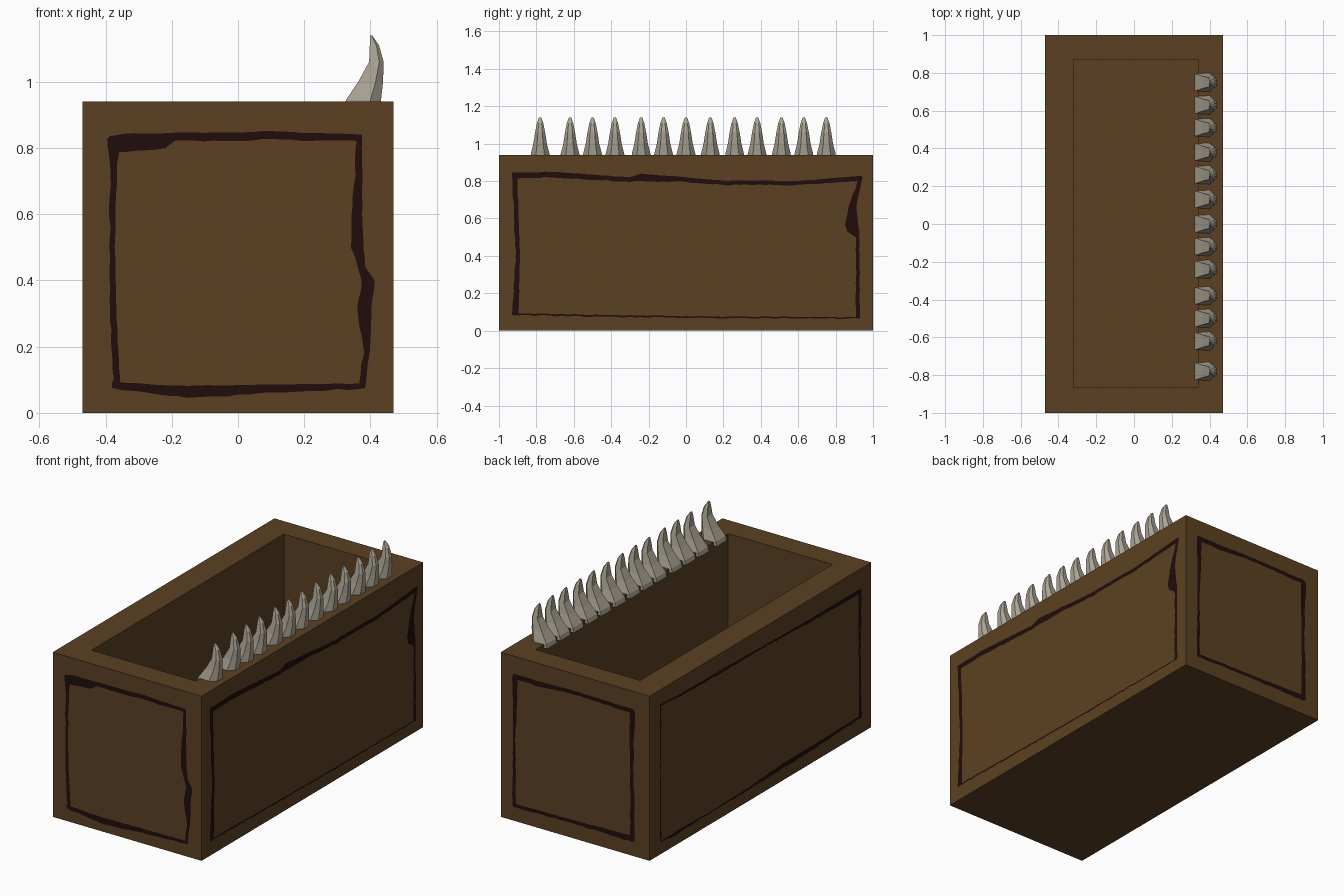
import bpy, bmesh, math, random
from mathutils import Vector

if "Cube" in bpy.data.objects:
    bpy.data.objects.remove(bpy.data.objects["Cube"])

random.seed(4)


def material(name, rgb):
    m = bpy.data.materials.new(name)
    m.diffuse_color = (*rgb, 1)
    m.use_nodes = True
    m.node_tree.nodes["Principled BSDF"].inputs["Base Color"].default_value = m.diffuse_color
    return m


WOOD = material("brown wood", (0.105, 0.053, 0.016))
INK = material("dark paint", (0.0145, 0.0038, 0.0038))
BONE = material("bone", (0.40, 0.365, 0.29))


def finish(bm, name, mat):
    me = bpy.data.meshes.new(name)
    bm.to_mesh(me)
    bm.free()
    me.materials.append(mat)
    ob = bpy.data.objects.new(name, me)
    bpy.context.collection.objects.link(ob)
    return ob


def loft(bm, sections):
    """Skin a list of equal-length point rings and cap both ends."""
    rings = [[bm.verts.new(p) for p in s] for s in sections]
    n = len(rings[0])
    faces = [bm.faces.new(rings[0]), bm.faces.new(rings[-1])]
    for a, b in zip(rings, rings[1:]):
        for i in range(n):
            j = (i + 1) % n
            faces.append(bm.faces.new((a[i], a[j], b[j], b[i])))
    bmesh.ops.recalc_face_normals(bm, faces=faces)


def rect(x0, x1, y0, y1, z):
    return [(x0, y0, z), (x1, y0, z), (x1, y1, z), (x0, y1, z)]


# Open-topped box: outer shell, rim, inner walls and floor
bm = bmesh.new()
loft(bm, [rect(-.47, .47, -1, 1, 0), rect(-.47, .47, -1, 1, .94),
          rect(-.32, .34, -.865, .87, .94), rect(-.32, .34, -.865, .87, .12)])
finish(bm, "box", WOOD)


# Curved teeth along the right rim: (z, inner x, outer x, half width)
TOOTH = [(.92, .32, .43, .05), (.945, .326, .432, .05), (1.0, .363, .438, .036),
         (1.06, .396, .44, .027), (1.11, .398, .426, .017), (1.14, .398, .405, .006)]
TOOTH_Y = [-.78, -.62, -.50, -.38, -.24, -.12, 0, .13, .26, .38, .51, .63, .75]


def tooth_section(z, x0, x1, h, y):
    xm = x1 - .3 * (x1 - x0)
    return [(x0, y - .9 * h, z), (xm, y - h, z), (x1, y - .45 * h, z),
            (x1, y + .45 * h, z), (xm, y + h, z), (x0, y + .9 * h, z)]


bm = bmesh.new()
for y in TOOTH_Y:
    loft(bm, [tooth_section(*s, y) for s in TOOTH])
finish(bm, "teeth", BONE)


# Painted brush borders: strips of (position along, low edge, high edge)
def strip(bm, points, upright, place):
    rows = []
    for (t0, a0, b0), (t1, a1, b1) in zip(points, points[1:]):
        steps = max(1, round(abs(t1 - t0) / .03))
        for k in range(steps):
            f = k / steps
            j = random.uniform(-.003, .003) if rows else 0
            rows.append((t0 + (t1 - t0) * f, a0 + (a1 - a0) * f + j,
                         b0 + (b1 - b0) * f + j * .5))
    rows.append(points[-1])
    pairs = [[bm.verts.new(place(e, t) if upright else place(t, e))
              for e in (a, b)] for t, a, b in rows]
    for (a, b), (c, d) in zip(pairs, pairs[1:]):
        bm.faces.new((a, c, d, b))


def border(name, place, normal, top, bottom, left, right):
    bm = bmesh.new()
    for pts, upright in ((top, 0), (bottom, 0), (left, 1), (right, 1)):
        strip(bm, pts, upright, place)
    bm.normal_update()
    for f in bm.faces:
        if f.normal.dot(Vector(normal)) < 0:
            f.normal_flip()
    finish(bm, name, INK)


GAP = .003
border("front_border", lambda u, v: (u, -1 - GAP, v), (0, -1, 0),
       top=[(-.39, .79, .835), (-.34, .79, .845), (-.22, .80, .845), (-.19, .82, .845),
            (.1, .825, .85), (.375, .82, .84)],
       bottom=[(-.38, .075, .095), (-.25, .057, .085), (-.12, .045, .082),
               (.1, .06, .085), (.385, .075, .09)],
       left=[(.08, -.375, -.355), (.25, -.385, -.365), (.5, -.388, -.372),
             (.75, -.385, -.365), (.83, -.395, -.35)],
       right=[(.08, .365, .385), (.18, .38, .397), (.29, .36, .402), (.4, .372, .412),
              (.44, .362, .385), (.5, .34, .378), (.6, .345, .376), (.83, .36, .375)])
border("right_border", lambda u, v: (.47 + GAP, u, v), (1, 0, 0),
       top=[(-.93, .815, .845), (-.7, .82, .85), (-.3, .795, .82), (-.24, .80, .84),
            (0, .795, .82), (.2, .78, .803), (.6, .778, .80), (.94, .80, .828)],
       bottom=[(-.93, .083, .093), (0, .068, .077), (.93, .065, .072)],
       left=[(.09, -.93, -.895), (.4, -.91, -.888), (.84, -.93, -.902)],
       right=[(.07, .908, .93), (.5, .908, .926), (.53, .86, .926), (.57, .85, .92),
              (.66, .868, .91), (.76, .905, .93), (.82, .925, .945)])
border("back_border", lambda u, v: (u, 1 + GAP, v), (0, 1, 0),
       top=[(-.37, .815, .84), (0, .825, .845), (.25, .81, .84), (.39, .81, .84)],
       bottom=[(-.37, .08, .115), (0, .085, .105), (.39, .08, .10)],
       left=[(.09, -.38, -.35), (.5, -.37, -.35), (.83, -.38, -.345)],
       right=[(.09, .372, .395), (.5, .375, .39), (.83, .36, .395)])
border("left_border", lambda u, v: (-.47 - GAP, u, v), (-1, 0, 0),
       top=[(-.9, .80, .83), (-.5, .81, .83), (0, .828, .838), (.3, .825, .845),
            (.7, .835, .85), (.91, .85, .858)],
       bottom=[(-.9, .09, .105), (-.5, .075, .10), (-.2, .07, .10), (.1, .068, .08),
               (.5, .066, .074), (.75, .06, .08), (.91, .07, .076)],
       left=[(.09, -.91, -.885), (.5, -.90, -.882), (.82, -.91, -.88)],
       right=[(.08, .90, .91), (.5, .903, .91), (.85, .90, .91)])
